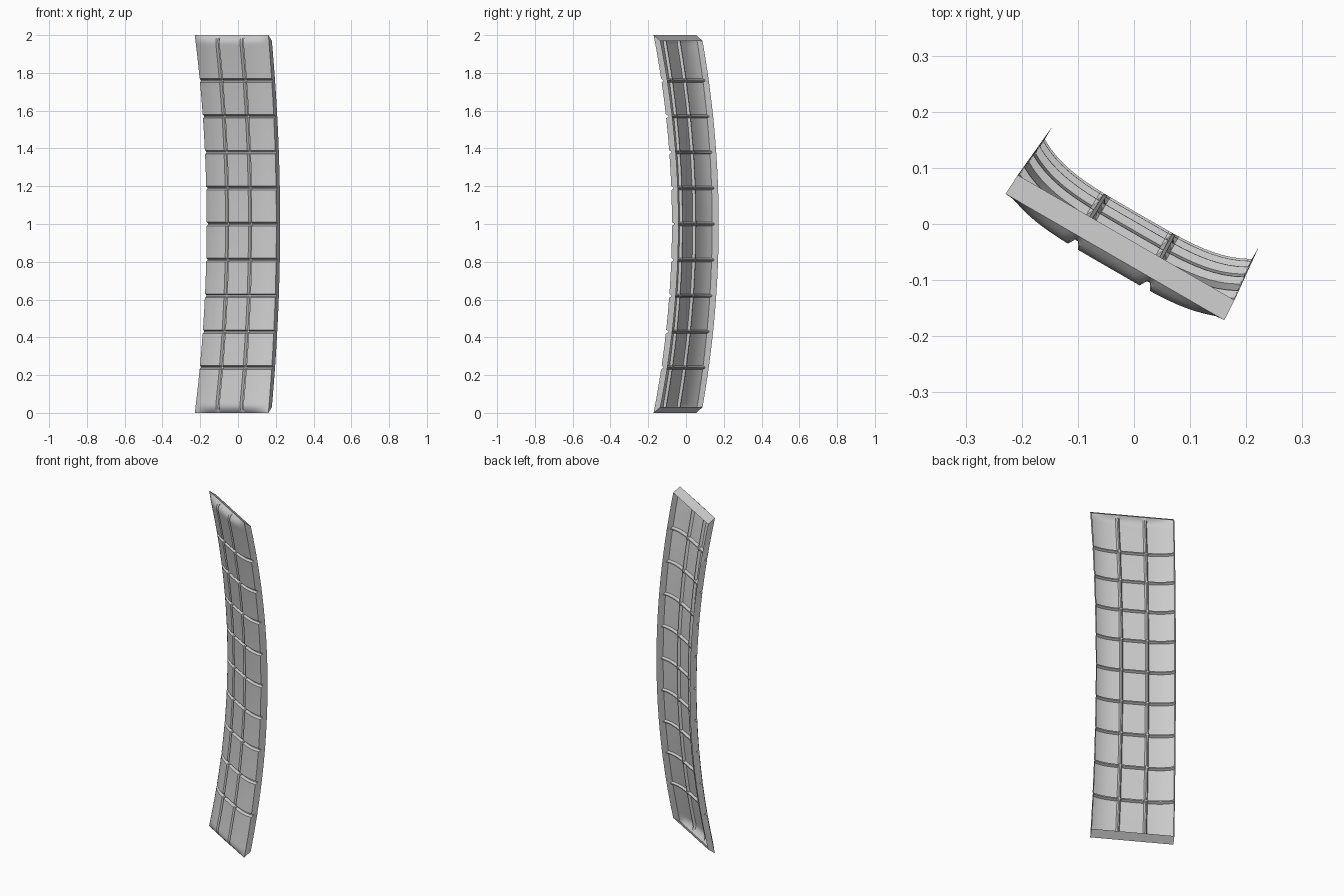
import bpy
import bmesh
import math
from mathutils import Vector, Matrix

if "Cube" in bpy.data.objects:
    bpy.data.objects.remove(bpy.data.objects["Cube"])

# Single plain colour
grey = bpy.data.materials.new("plain grey")
grey.use_nodes = True
colour = (0.6, 0.6, 0.6, 1)
grey.diffuse_color = colour
grey.node_tree.nodes["Principled BSDF"].inputs["Base Color"].default_value = colour

TURN = Matrix.Rotation(math.radians(-30), 3, "Z")
BOW, BULGE, DEPTH, GROOVE = 0.105, 0.031, 0.014, 0.010
COLUMN_GROOVES = [-0.33, 0.33]                     # fraction of the half width
ROW_GROOVES = [0.19 * k for k in range(-4, 5)]     # height from the middle


def stations(grooves, half, steps):
    """Positions across tiles and grooves, each with its groove depth factor."""
    result = []
    start = -1.0
    for g in grooves + [None]:
        end = 1.0 if g is None else g - half
        result += [(start + (end - start) * i / steps, 0) for i in range(steps + 1)]
        if g is not None:
            result += [(g - half * 0.3, 1), (g + half * 0.3, 1)]
            start = g + half
    return result


def half_width(w):
    return 0.213 + 0.012 * w * w


def front_point(t, w, cut):
    # Cushioned cross-section that flattens out at both ends
    fade = min(1, (1 - abs(w)) / 0.045)
    fade = 1 - (1 - fade) ** 2
    v = -0.068 + BOW * (1 - w * w)
    v += fade * (cut * DEPTH - BULGE * (1 - t ** 4))
    return TURN @ Vector((t * half_width(w), v, 1 + w))


def back_point(t, w):
    v = -0.028 + BOW * (1 - w * w)
    return TURN @ Vector((t * (half_width(w) - 0.002 * w * w), v, 1 + 0.97 * w))


def sheet(name, rows):
    """Skin a grid of points."""
    bm = bmesh.new()
    grid = [[bm.verts.new(p) for p in row] for row in rows]
    for a, b in zip(grid, grid[1:]):
        for i in range(len(a) - 1):
            bm.faces.new((a[i], a[i + 1], b[i + 1], b[i]))
    mesh = bpy.data.meshes.new(name)
    bm.to_mesh(mesh)
    bm.free()
    mesh.materials.append(grey)
    obj = bpy.data.objects.new(name, mesh)
    bpy.context.collection.objects.link(obj)
    bpy.ops.object.select_all(action="DESELECT")
    obj.select_set(True)
    bpy.context.view_layer.objects.active = obj
    bpy.ops.object.shade_smooth_by_angle(angle=math.radians(30))


across = stations(COLUMN_GROOVES, GROOVE / 0.215, 8)
along = stations(ROW_GROOVES, GROOVE, 4)
# Extra rings where the cushion rolls into the ends
along += [(s * (1 - d), 0) for s in (-1, 1) for d in (0.01, 0.02, 0.032, 0.045)]
along.sort()

# Bowed, grooved front shell
sheet("front_panel", [[front_point(t, w, max(c, r)) for t, c in across]
                      for w, r in along])

# Side rims, open at the back
for side, name in ((1, "left_rim"), (-1, "right_rim")):
    rows = [(front_point(side, w, r), back_point(side, w)) for w, r in along]
    sheet(name, rows if side > 0 else [row[::-1] for row in rows])

# Slanted end walls
for end, name in ((1, "top_wall"), (-1, "bottom_wall")):
    rows = [[front_point(t, end, 0) for t, c in across],
            [back_point(t, end) for t, c in across]]
    sheet(name, rows if end > 0 else rows[::-1])
